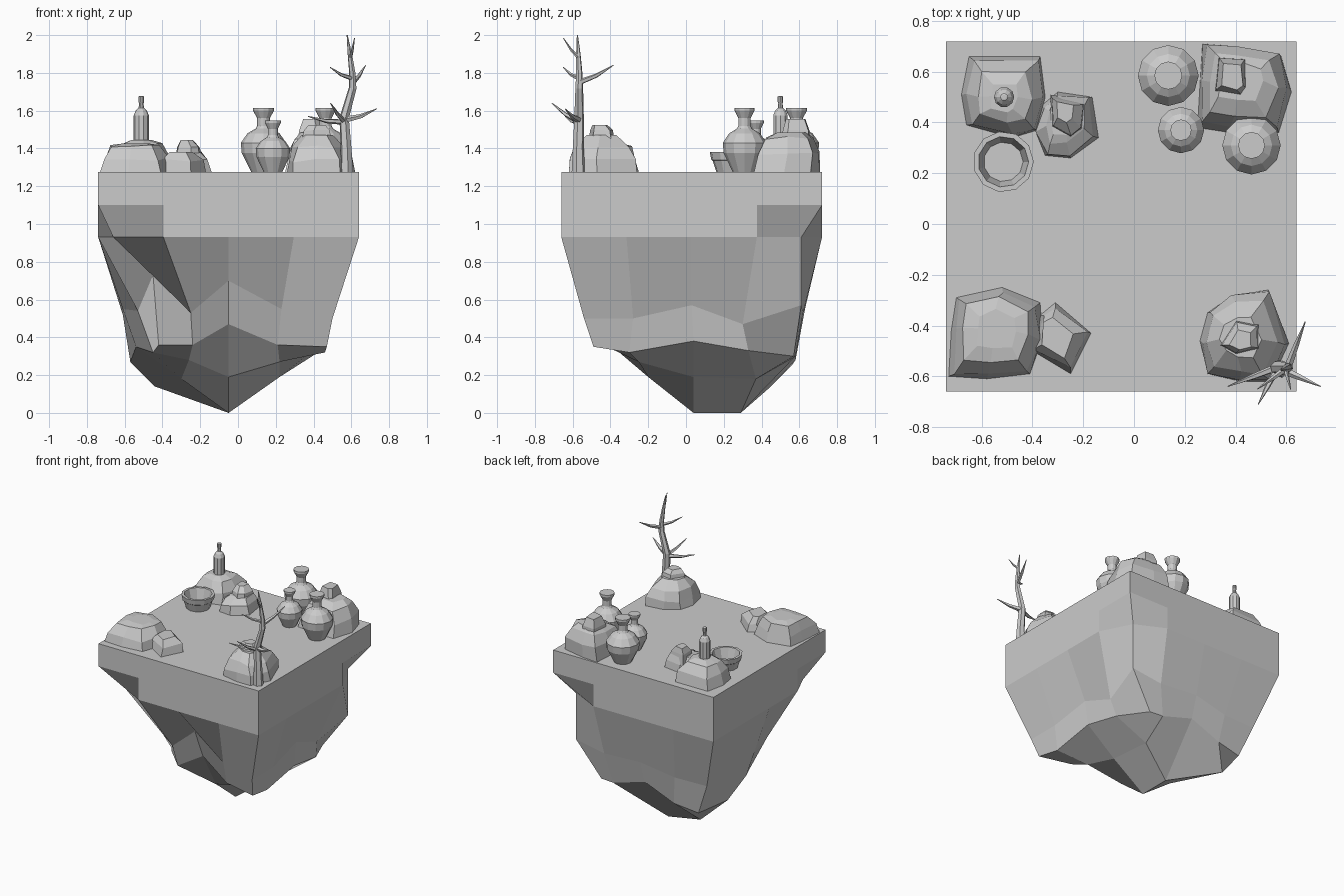
import bpy, bmesh, math, random
from mathutils import Vector

TOP = 1.275
random.seed(4)


def finish(name, bm):
    bmesh.ops.recalc_face_normals(bm, faces=bm.faces)
    me = bpy.data.meshes.new(name)
    bm.to_mesh(me)
    bm.free()
    ob = bpy.data.objects.new(name, me)
    bpy.context.collection.objects.link(ob)
    return ob


def loft(bm, rings, cap_start=True, cap_end=True):
    loops = [[bm.verts.new(p) for p in r] for r in rings]
    n = len(loops[0])
    for a, b in zip(loops, loops[1:]):
        for i in range(n):
            bm.faces.new((a[i], a[(i + 1) % n], b[(i + 1) % n], b[i]))
    if cap_start:
        bm.faces.new(loops[0])
    if cap_end:
        bm.faces.new(loops[-1])
    return loops


def lathe(name, x, y, z, profile, sides, s=1.0, sz=1.0):
    bm = bmesh.new()
    loft(bm, [[(x + r * s * math.cos(2 * math.pi * i / sides),
                y + r * s * math.sin(2 * math.pi * i / sides), z + h * sz)
               for i in range(sides)] for r, h in profile])
    return finish(name, bm)


def rock(name, foot, levels, z=TOP, jitter=0.01):
    """Scale a footprint up through levels of (scale, height, dx, dy)."""
    c = sum((Vector(p) for p in foot), Vector((0, 0))) / len(foot)
    bm = bmesh.new()
    rings = []
    for k, (s, h, dx, dy) in enumerate(levels):
        j = jitter if k else 0
        rings.append([(c.x + (p[0] - c.x) * s + dx + random.uniform(-j, j),
                       c.y + (p[1] - c.y) * s + dy + random.uniform(-j, j),
                       z + h + random.uniform(-j, j) * (k < len(levels) - 1)) for p in foot])
    loft(bm, rings)
    return finish(name, bm)


def limb(bm, pts, sides=5):
    """Tapered tube through (x, y, z, radius) points."""
    path = [Vector(p[:3]) for p in pts]
    rings = []
    for i, p in enumerate(path):
        d = (path[min(i + 1, len(path) - 1)] - path[max(i - 1, 0)]).normalized()
        u = d.cross(Vector((0.3, 1, 0.1))).normalized()
        v = d.cross(u)
        rings.append([p + (u * math.cos(t) + v * math.sin(t)) * pts[i][3]
                      for t in [2 * math.pi * k / sides for k in range(sides)]])
    loft(bm, rings)


# Floating island: square slab whose 4x4 grid sides narrow into a rough point
X = [-.74, -.395, -.05, .295, .64]
Y = [-.66, -.315, .03, .375, .72]
rim = ([(x, Y[0]) for x in X] + [(X[4], y) for y in Y[1:]]
       + [(x, Y[4]) for x in X[3::-1]] + [(X[0], y) for y in Y[3:0:-1]])
slab_top = [(x, y, TOP) for x, y in rim]
slab_low = [(x, y, 1.10) for x, y in rim]
waist = [(x, y, 0.93) for x, y in rim]
waist[0] = (-.66, -.50, .93)
waist[8] = (.52, .61, .93)
middle = [(-.45, -.10, .73), (-.25, -.45, .53), (-.05, -.46, .70), (.23, -.51, .55),
          (.50, -.54, .50), (.50, -.28, .50), (.48, .03, .57), (.47, .30, .47),
          (.52, .61, .57), (.27, .62, .53), (-.05, .63, .55), (-.33, .61, .50),
          (-.60, .60, .50), (-.61, .32, .52), (-.61, .03, .55), (-.53, -.24, .54)]
lower = [(-.42, -.22, .36), (-.24, -.40, .36), (-.05, -.36, .47), (.21, -.44, .36),
         (.47, -.49, .35), (.46, -.30, .32), (.46, .04, .38), (.44, .33, .33),
         (.33, .57, .30), (.22, .58, .30), (-.05, .58, .38), (-.30, .58, .28),
         (-.50, .56, .25), (-.57, .30, .27), (-.54, .03, .35), (-.45, -.15, .32)]
bottom = [(-.26, -.20, .28), (-.05, -.20, .19), (.22, -.25, .27),
          (-.30, .04, .18), (-.05, .04, 0), (.22, .04, .19),
          (-.44, .45, .14), (-.05, .29, 0), (.20, .37, .18)]
bm = bmesh.new()
r = loft(bm, [slab_top, slab_low, waist, middle, lower], cap_end=False)[-1]
b = [bm.verts.new(p) for p in bottom]
grid = [r[0:5], [r[15], *b[0:3], r[5]], [r[14], *b[3:6], r[6]],
        [r[13], *b[6:9], r[7]], [r[12], r[11], r[10], r[9], r[8]]]
for j in range(4):
    for i in range(4):
        bm.faces.new((grid[j][i], grid[j][i + 1], grid[j + 1][i + 1], grid[j + 1][i]))
finish("floating_island", bm)

# Rocks at the four corners
rock("back_left_rock",
     [(-.68, .51), (-.66, .39), (-.48, .34), (-.38, .37), (-.35, .50), (-.37, .66), (-.65, .66)],
     [(1, 0, 0, 0), (.9, .08, 0, 0), (.62, .155, 0, 0), (.3, .17, 0, 0)])
rock("back_left_small_rock",
     [(-.39, .37), (-.35, .27), (-.25, .26), (-.14, .34), (-.165, .50), (-.30, .52), (-.36, .47)],
     [(1, 0, 0, 0), (.9, .06, 0, 0), (.66, .10, 0, .01), (.5, .105, 0, .02)])
rock("back_left_rock_tip",
     [(-.33, .38), (-.25, .34), (-.20, .37), (-.19, .48), (-.33, .51)],
     [(1, .05, 0, 0), (.85, .13, 0, 0), (.5, .17, -.01, .02)], jitter=.004)
rock("back_right_rock",
     [(.25, .38), (.38, .36), (.57, .36), (.62, .52), (.58, .66), (.40, .70), (.27, .71), (.26, .55)],
     [(1, 0, 0, 0), (.93, .10, 0, .01), (.72, .18, 0, .02), (.45, .21, 0, .03)])
rock("back_right_rock_tip",
     [(.31, .51), (.42, .49), (.45, .52), (.44, .65), (.33, .66)],
     [(1, .12, 0, 0), (.85, .22, 0, .01), (.6, .28, 0, .01)], jitter=.004)
rock("front_left_rock",
     [(-.73, -.60), (-.58, -.61), (-.41, -.59), (-.36, -.45), (-.37, -.31), (-.52, -.25), (-.70, -.29), (-.72, -.42)],
     [(1, 0, 0, 0), (.92, .07, 0, 0), (.72, .135, 0, .01), (.42, .15, 0, .02)])
rock("front_left_small_rock",
     [(-.40, -.50), (-.25, -.59), (-.17, -.43), (-.31, -.31), (-.37, -.36)],
     [(1, 0, 0, 0), (.88, .06, 0, 0), (.58, .105, -.01, 0)])
rock("front_right_rock",
     [(.26, -.46), (.29, -.59), (.42, -.62), (.54, -.62), (.61, -.47), (.53, -.26), (.39, -.28), (.29, -.35)],
     [(1, 0, 0, 0), (.95, .06, 0, 0), (.80, .135, 0, 0), (.45, .195, 0, .01)])
rock("front_right_rock_tip",
     [(.33, -.48), (.40, -.52), (.50, -.50), (.50, -.39), (.40, -.37)],
     [(1, .13, 0, 0), (.8, .22, 0, 0), (.5, .25, 0, -.01)], jitter=.004)

# Three vases
vase = [(.065, 0), (.08, .03), (.115, .10), (.12, .155), (.085, .205), (.042, .23),
        (.034, .245), (.034, .285), (.055, .325), (.055, .34)]
for name, x, y, s, sz in (("back_vase", .135, .585, 1, 1),
                          ("small_vase", .185, .37, .76, .8),
                          ("front_vase", .463, .31, .96, 1)):
    lathe(name, x, y, TOP, vase, 12, s, sz)

# Bottle standing on the back left rock
lathe("bottle", -.512, .50, TOP + .14,
      [(.04, 0), (.04, .16), (.03, .185), (.014, .20), (.012, .225), (.015, .23), (.015, .26), (.009, .262)], 10)

# Open bowl
lathe("bowl", -.515, .245, TOP,
      [(.085, 0), (.105, .06), (.112, .065), (.12, .105), (.10, .105), (.078, .02)], 11)

# Bare tree
bm = bmesh.new()
limb(bm, [(.575, -.57, TOP, .036), (.572, -.57, 1.40, .030), (.562, -.566, 1.56, .026),
          (.607, -.565, 1.72, .021), (.605, -.565, 1.80, .017), (.592, -.57, 1.90, .012), (.578, -.575, 2.0, .003)], 6)
for start, tip, rad in (((.565, -.565, 1.55), (.735, -.64, 1.61), .018),
                        ((.563, -.565, 1.54), (.37, -.64, 1.57), .016),
                        ((.565, -.565, 1.54), (.49, -.71, 1.64), .015),
                        ((.606, -.565, 1.75), (.675, -.385, 1.84), .016),
                        ((.606, -.565, 1.77), (.487, -.65, 1.83), .013),
                        ((.595, -.568, 1.88), (.617, -.65, 1.985), .010)):
    a, e = Vector(start), Vector(tip)
    mid = a.lerp(e, .5) - Vector((0, 0, .01))
    limb(bm, [(*a, rad), (*mid, rad * .7), (*e, .002)])
finish("bare_tree", bm)
